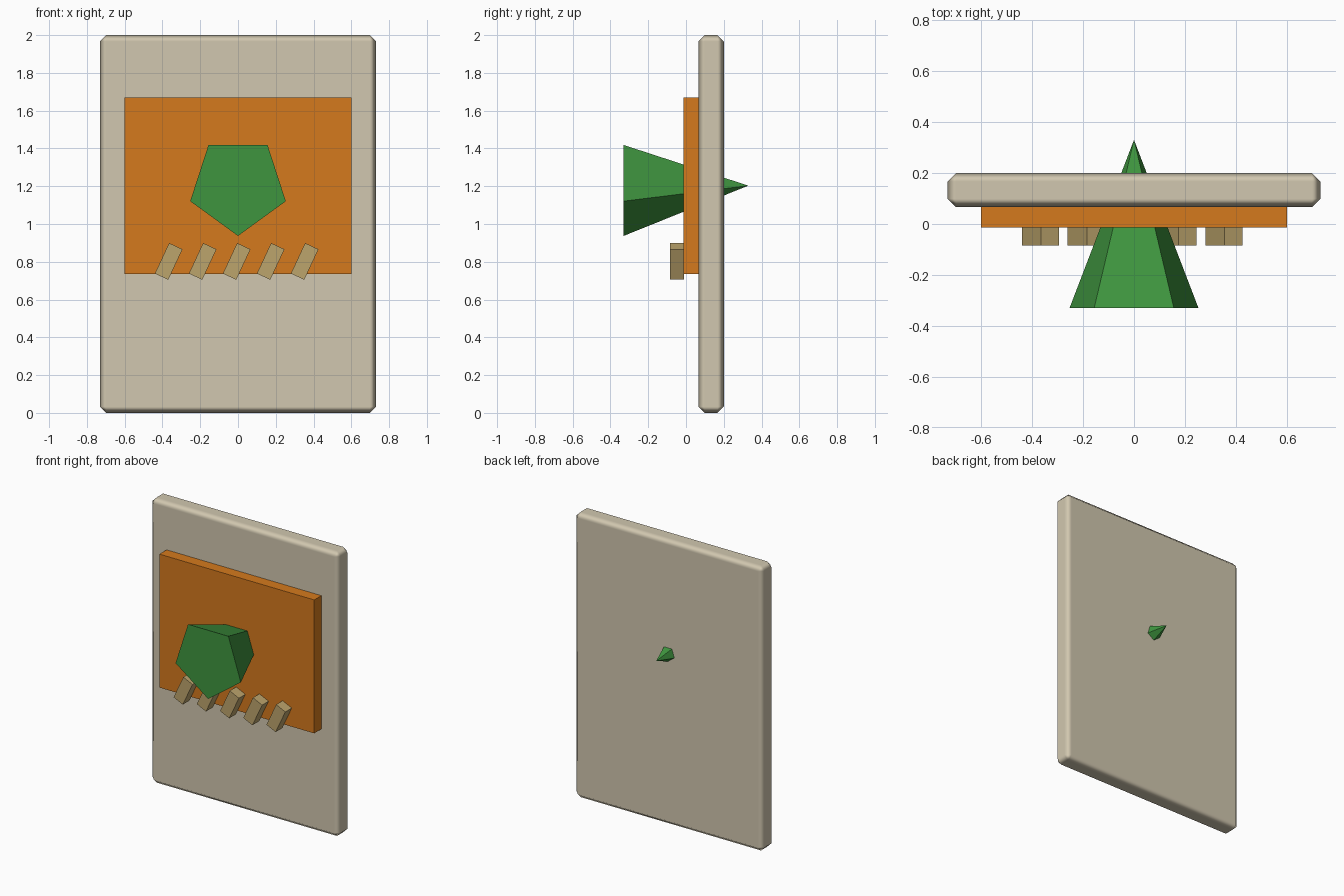
import bpy
import math

cube = bpy.data.objects.get("Cube")
if cube:
    bpy.data.objects.remove(cube, do_unlink=True)


def material(name, srgb):
    """Flat material from 0-255 display values, stored as linear."""
    color = [(c / 255) ** 2.2 for c in srgb] + [1]
    mat = bpy.data.materials.new(name)
    mat.use_nodes = True
    mat.diffuse_color = color
    shader = mat.node_tree.nodes["Principled BSDF"]
    shader.inputs["Base Color"].default_value = color
    shader.inputs["Roughness"].default_value = 0.8
    return mat


def finish(name, mat):
    obj = bpy.context.object
    obj.name = obj.data.name = name
    obj.data.materials.append(mat)
    return obj


def box(name, mat, center, size, tilt=0):
    bpy.ops.mesh.primitive_cube_add(size=1, location=center)
    obj = finish(name, mat)
    obj.scale = size
    bpy.ops.object.transform_apply(location=False, rotation=False, scale=True)
    obj.rotation_euler.y = tilt
    return obj


stone = material("pale stone", (208, 198, 174))
orange = material("orange", (212, 121, 35))
green = material("green", (65, 148, 65))
tan = material("tan", (187, 163, 108))

# Backing board with softened chamfers
board = box("backing_board", stone, (0, 0.133, 1), (1.462, 0.134, 2))
bevel = board.modifiers.new("chamfer", "BEVEL")
bevel.width = 0.033
bevel.segments = 1
bevel.harden_normals = True
bpy.ops.object.shade_smooth()

# Raised panel on the front
box("front_panel", orange, (0, 0.027, 1.203), (1.2, 0.08, 0.935))

# Five-sided spike through the board, wide end forward, one corner down
bpy.ops.mesh.primitive_cone_add(vertices=5, radius1=0.266, radius2=0, depth=0.66,
                                location=(0, 0, 1.203),
                                rotation=(-math.pi / 2, 0, 0))
finish("five_sided_spike", green)

# Row of slanted bars under the spike
for i in range(5):
    box(f"slanted_bar_{i + 1}", tan, (-0.367 + 0.18 * i, -0.047, 0.802),
        (0.078, 0.075, 0.178), math.radians(25))
